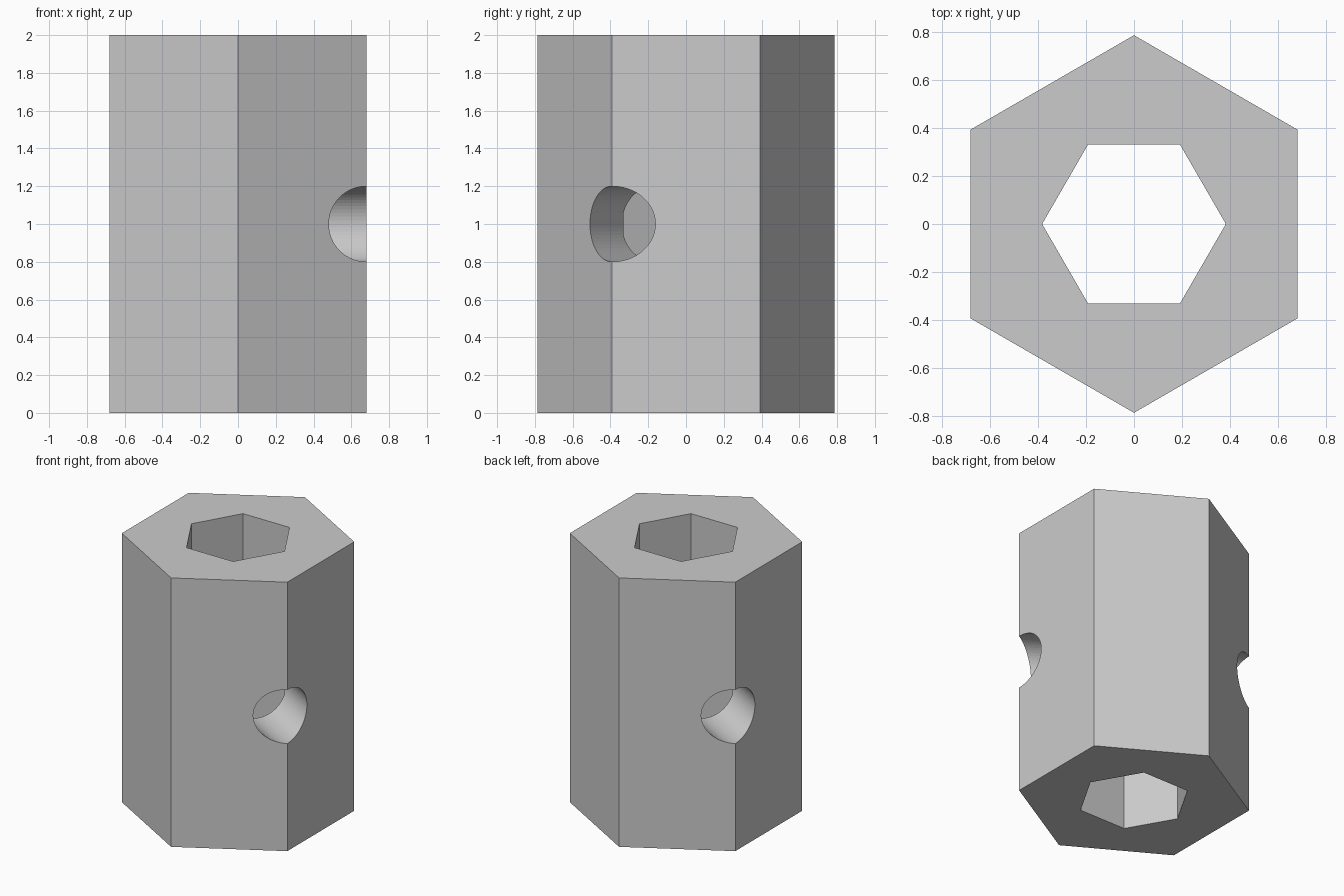
import bpy
from math import pi

if "Cube" in bpy.data.objects:
    bpy.data.objects.remove(bpy.data.objects["Cube"])

HEIGHT = 2.0


def prism(name, sides, radius, depth, rotation=(0, 0, 0)):
    bpy.ops.mesh.primitive_cylinder_add(
        vertices=sides, radius=radius, depth=depth,
        location=(0, 0, HEIGHT / 2), rotation=rotation)
    obj = bpy.context.object
    obj.name = name
    return obj


def cut(target, cutter):
    cutter.hide_render = True
    mod = target.modifiers.new(cutter.name, 'BOOLEAN')
    mod.operation = 'DIFFERENCE'
    mod.solver = 'EXACT'
    mod.object = cutter
    bpy.context.view_layer.objects.active = target
    bpy.ops.object.modifier_apply(modifier=mod.name)
    bpy.data.objects.remove(cutter, do_unlink=True)


# Hexagonal outer body, corners on the y axis
body = prism("hex_sleeve", 6, 0.786, HEIGHT)

# Hexagonal bore, corners on the x axis
cut(body, prism("hex_bore", 6, 0.3825, HEIGHT + 0.4, (0, 0, pi / 6)))

# Round cross hole running corner to corner through both walls
cut(body, prism("cross_hole", 64, 0.2, 2.0, (0, pi / 2, -pi / 6)))
